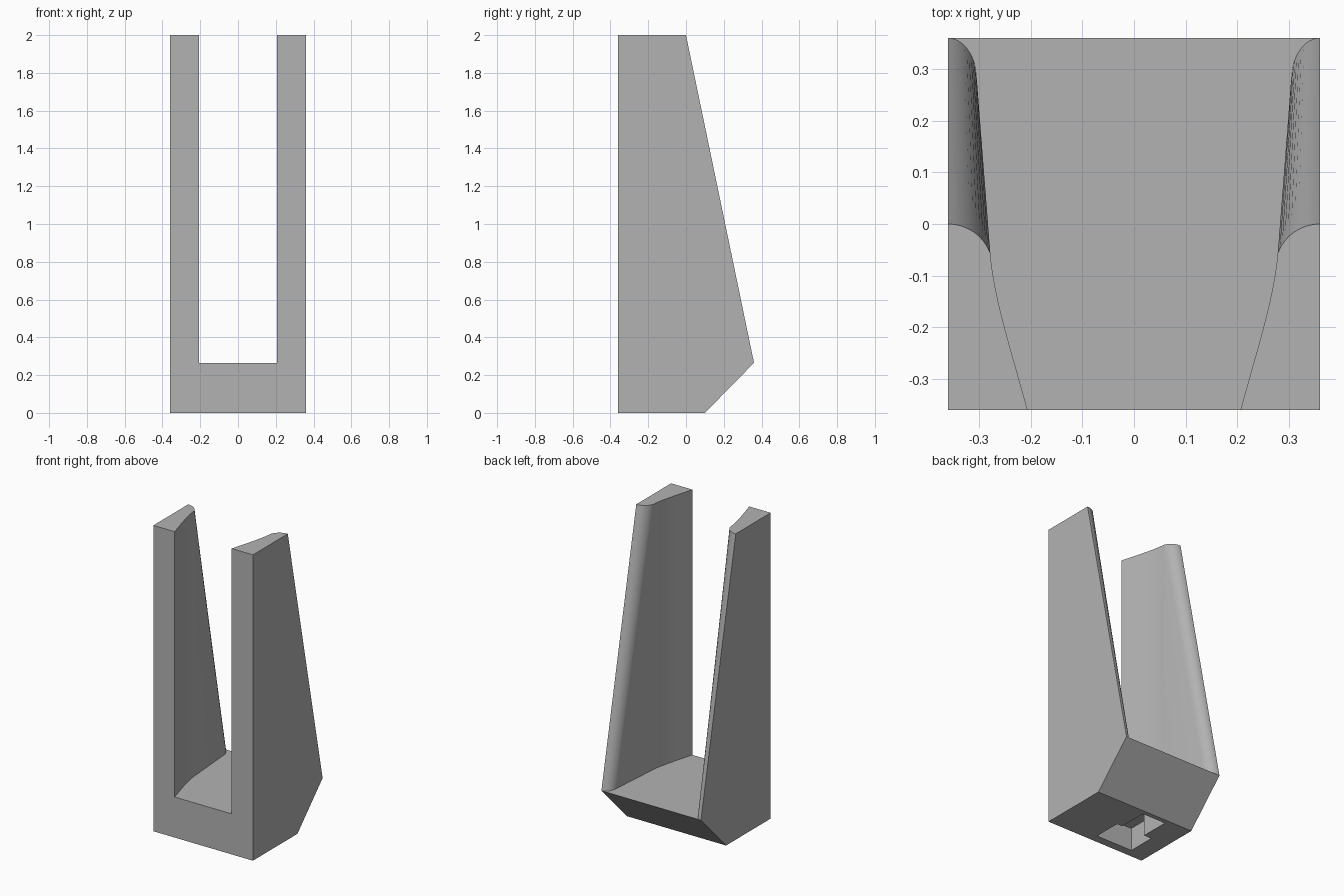
import bpy, bmesh, math

cube = bpy.data.objects.get("Cube")
if cube:
    bpy.data.objects.remove(cube, do_unlink=True)

HALF = 0.36        # half of the width and depth
FLOOR, TOP = 0.265, 2.0

grey = bpy.data.materials.new("plain grey")
grey.use_nodes = True
colour = (0.45, 0.45, 0.45, 1)
grey.diffuse_color = colour
grey.node_tree.nodes["Principled BSDF"].inputs["Base Color"].default_value = colour


def loft(name, lower, upper):
    """Closed solid between two matching rings of points."""
    bm = bmesh.new()
    a = [bm.verts.new(p) for p in lower]
    b = [bm.verts.new(p) for p in upper]
    bm.faces.new(a)
    bm.faces.new(b)
    for i in range(len(a)):
        j = (i + 1) % len(a)
        bm.faces.new((a[i], a[j], b[j], b[i]))
    bmesh.ops.recalc_face_normals(bm, faces=bm.faces)
    mesh = bpy.data.meshes.new(name)
    bm.to_mesh(mesh)
    bm.free()
    mesh.materials.append(grey)
    obj = bpy.data.objects.new(name, mesh)
    bpy.context.collection.objects.link(obj)
    return obj


def select_only(obj):
    bpy.ops.object.select_all(action='DESELECT')
    obj.select_set(True)
    bpy.context.view_layer.objects.active = obj


# Base block with a bevelled underside at the back
side = [(-HALF, 0), (0.10, 0), (HALF, FLOOR), (-HALF, FLOOR)]
base = loft("base", [(-HALF, y, z) for y, z in side], [(HALF, y, z) for y, z in side])

# T-shaped pocket cut into the underside
tee = [(0.03, -0.305), (-0.235, -0.305), (-0.235, -0.12), (-0.18, -0.12),
       (-0.18, 0.07), (-0.01, 0.07), (-0.01, -0.12), (0.03, -0.12)]
pocket = loft("pocket_cutter", [(x, y, -0.1) for x, y in tee], [(x, y, 0.15) for x, y in tee])
pocket.hide_render = True
cut = base.modifiers.new("pocket", 'BOOLEAN')
cut.operation = 'DIFFERENCE'
cut.solver = 'EXACT'
cut.object = pocket
select_only(base)
bpy.ops.object.modifier_apply(modifier=cut.name)
bpy.data.objects.remove(pocket, do_unlink=True)


def wall_curve(steps=12):
    """Inner wall in plan: a soft curve from the front edge to the straight part."""
    p = [(0.206, -HALF), (0.236, -0.25), (0.272, -0.14), (0.278, -0.057)]
    points = []
    for i in range(steps + 1):
        t = i / steps
        w = ((1 - t) ** 3, 3 * t * (1 - t) ** 2, 3 * t * t * (1 - t), t ** 3)
        points.append(tuple(sum(k * q[n] for k, q in zip(w, p)) for n in (0, 1)))
    return points


def leg_ring(sign, z, start, back, sweep, steps=12):
    """Leg outline at one height, with a rounded back edge."""
    ring = [(HALF, -HALF)] + wall_curve()
    a = math.radians(sweep)
    rx = (HALF - start[0]) / math.sin(a)
    ry = (back - start[1]) / (1 - math.cos(a))
    for i in range(steps + 1):
        t = a * (1 - i / steps)
        ring.append((HALF - rx * math.sin(t), back - ry * (1 - math.cos(t))))
    return [(sign * x, y, z) for x, y in ring]


# Tapered legs on both sides
for name, sign in (("left_leg", 1), ("right_leg", -1)):
    leg = loft(name,
               leg_ring(sign, FLOOR, (0.305, 0.29), HALF, 82),
               leg_ring(sign, TOP, (0.2785, -0.056), 0.0, 69))
    select_only(leg)
    bpy.ops.object.shade_smooth_by_angle(angle=math.radians(30))
